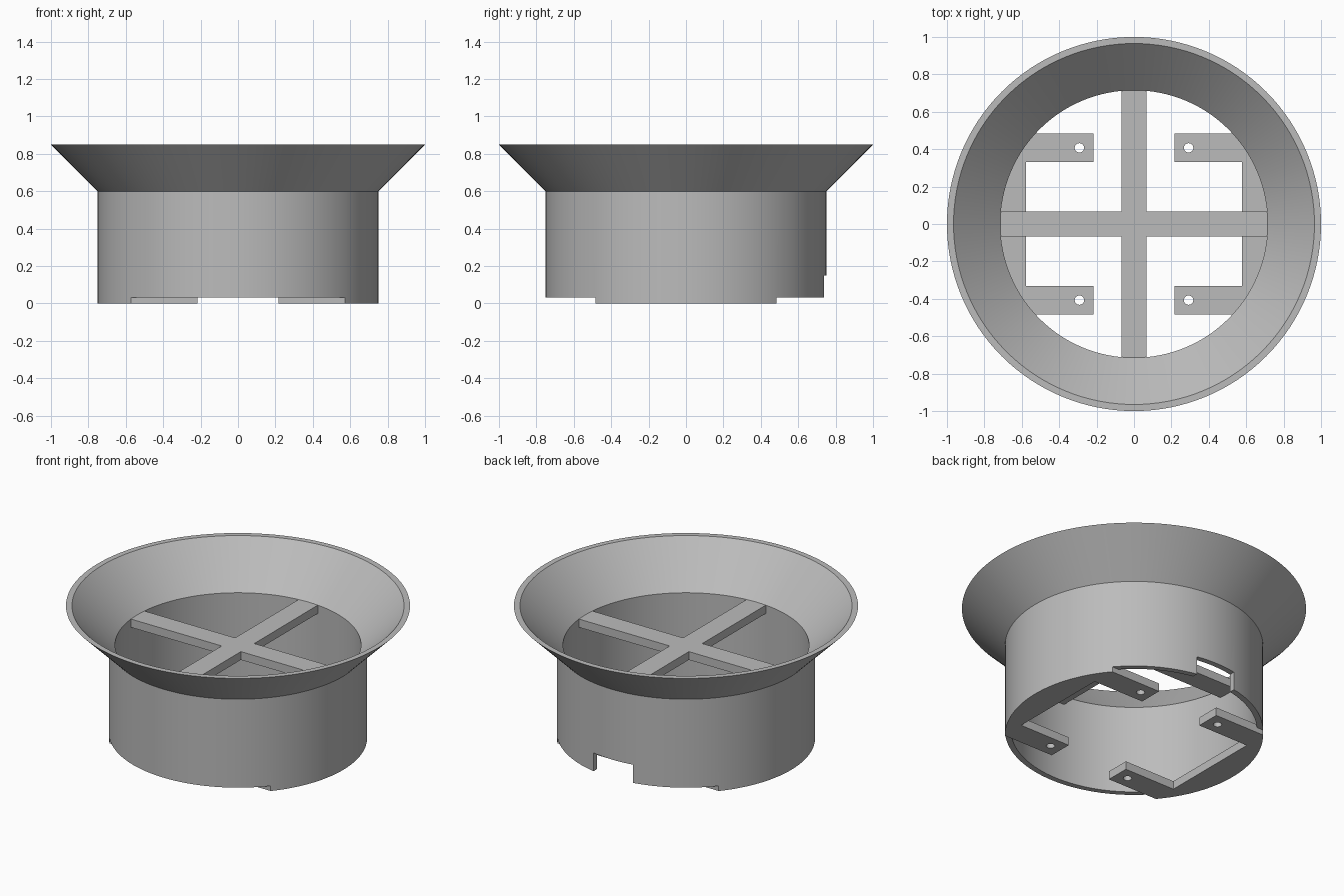
import bpy, bmesh
from math import sin, cos, asin, pi, radians

if "Cube" in bpy.data.objects:
    bpy.data.objects.remove(bpy.data.objects["Cube"], do_unlink=True)

grey = bpy.data.materials.new("plain grey")
grey.use_nodes = True
grey.diffuse_color = (0.5, 0.5, 0.5, 1)
grey.node_tree.nodes["Principled BSDF"].inputs["Base Color"].default_value = (0.5, 0.5, 0.5, 1)

SEG = 128
R_OUT, R_IN, R_EMBED = 0.75, 0.715, 0.732


def finish(name, bm):
    bmesh.ops.recalc_face_normals(bm, faces=bm.faces)
    mesh = bpy.data.meshes.new(name)
    bm.to_mesh(mesh)
    bm.free()
    mesh.materials.append(grey)
    obj = bpy.data.objects.new(name, mesh)
    bpy.context.collection.objects.link(obj)
    return obj


def prism(name, outline, z0, z1):
    bm = bmesh.new()
    face = bm.faces.new([bm.verts.new((x, y, z0)) for x, y in outline])
    # Keep the source face so the prism is closed at the bottom
    geom = bmesh.ops.extrude_face_region(bm, geom=[face], use_keep_orig=True)["geom"]
    for v in geom:
        if isinstance(v, bmesh.types.BMVert):
            v.co.z = z1
    return finish(name, bm)


def box(name, x0, x1, y0, y1, z0, z1):
    return prism(name, [(x0, y0), (x1, y0), (x1, y1), (x0, y1)], z0, z1)


def revolve(name, profile):
    bm = bmesh.new()
    rings = []
    for i in range(SEG):
        a = 2 * pi * i / SEG
        rings.append([bm.verts.new((r * cos(a), r * sin(a), z)) for r, z in profile])
    n = len(profile)
    for i in range(SEG):
        a, b = rings[i], rings[(i + 1) % SEG]
        for j in range(n):
            k = (j + 1) % n
            bm.faces.new((a[j], b[j], b[k], a[k]))
    return finish(name, bm)


def combine(target, other, operation):
    other.hide_render = True
    mod = target.modifiers.new("combine", 'BOOLEAN')
    mod.operation, mod.object, mod.solver = operation, other, 'EXACT'
    bpy.context.view_layer.objects.active = target
    bpy.ops.object.modifier_apply(modifier=mod.name)
    bpy.data.objects.remove(other, do_unlink=True)


# Tube with flared rim
body = revolve("funnel_body", [(R_OUT, 0), (R_OUT, 0.6), (1, 0.85),
                               (0.965, 0.85), (R_IN, 0.6), (R_IN, 0)])

# Shallow bottom relief at front and back, and the notch in the back wall
for s in (-1, 1):
    y0, y1 = sorted((s * 0.485, s * 1.1))
    combine(body, box("relief_cutter", -1, 1, y0, y1, -0.1, 0.033), 'DIFFERENCE')
combine(body, box("notch_cutter", -0.14, 0.14, 0.5, 1, -0.1, 0.15), 'DIFFERENCE')

# C-shaped mounting brackets with screw holes, joined to the tube
half = asin(0.485 / R_EMBED)
arc = [(R_EMBED * cos(t), R_EMBED * sin(t))
       for t in (half * (i / 16 - 1) for i in range(33))]
outline = arc + [(0.217, 0.485), (0.217, 0.332), (0.577, 0.332),
                 (0.577, -0.332), (0.217, -0.332), (0.217, -0.485)]
for s in (-1, 1):
    bracket = prism("bracket", [(s * x, y) for x, y in outline], 0, 0.053)
    for t in (-1, 1):
        hole = [(s * 0.292 + 0.025 * cos(pi * i / 16), t * 0.407 + 0.025 * sin(pi * i / 16))
                for i in range(32)]
        combine(bracket, prism("hole_cutter", hole, -0.1, 0.2), 'DIFFERENCE')
    combine(body, bracket, 'UNION')

# Cross brace at the throat, its ends set into the wall
w, e = 0.068, 0.728
points = []
for dx, dy in ((1, 0), (0, 1), (-1, 0), (0, -1)):
    for along, across in ((e, -w), (e, w), (w, w)):
        points.append((along * dx - across * dy, along * dy + across * dx))
cross = prism("cross_brace", points, 0.547, 0.6)

# Smooth round walls, crisp edges
bpy.ops.object.select_all(action='DESELECT')
for obj in (body, cross):
    obj.select_set(True)
bpy.context.view_layer.objects.active = body
bpy.ops.object.shade_smooth_by_angle(angle=radians(30))
